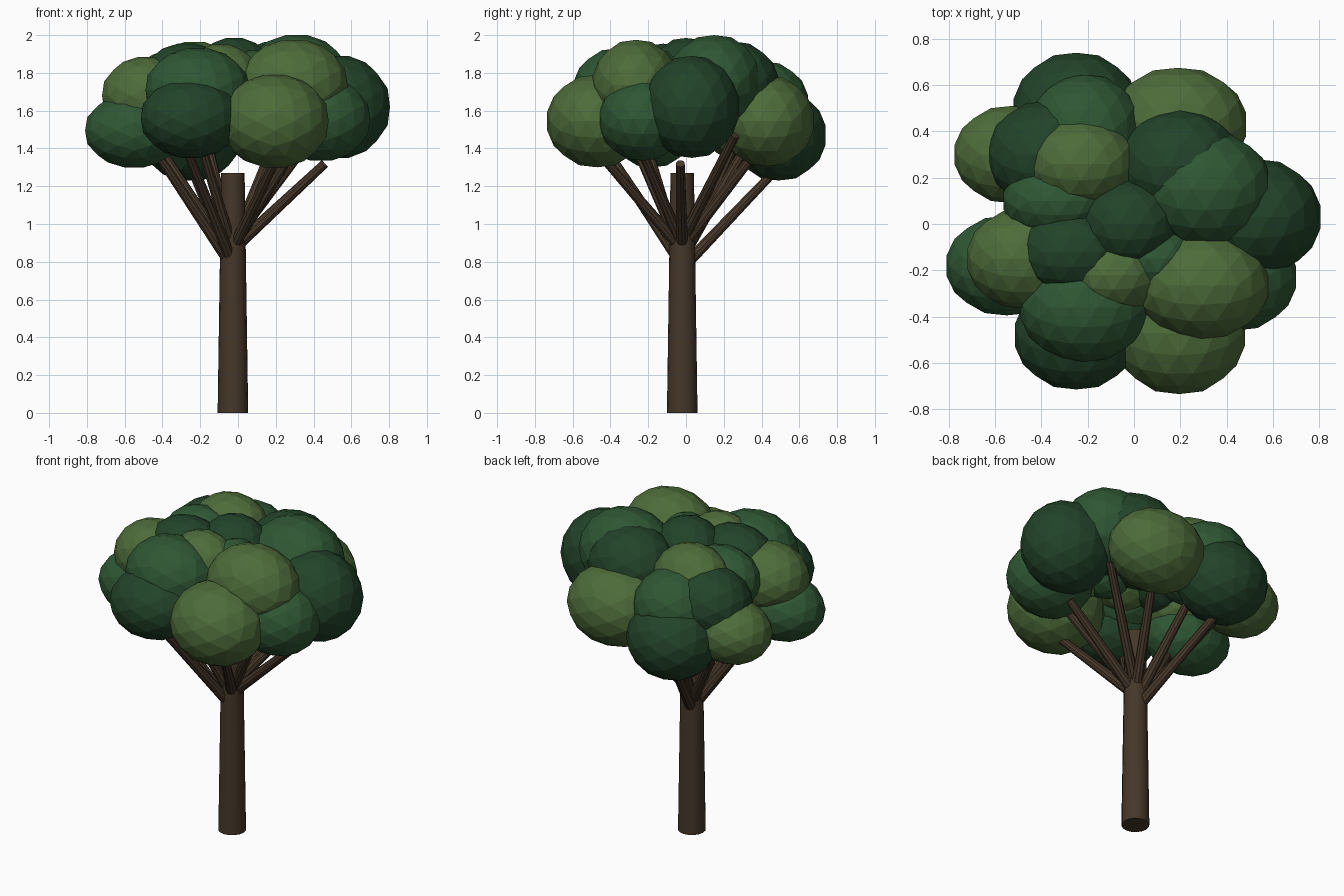
import bpy
import bmesh
from mathutils import Vector

if "Cube" in bpy.data.objects:
    bpy.data.objects.remove(bpy.data.objects["Cube"])


def material(name, color):
    m = bpy.data.materials.new(name)
    m.diffuse_color = (*color, 1)
    m.use_nodes = True
    m.node_tree.nodes["Principled BSDF"].inputs["Base Color"].default_value = m.diffuse_color
    return m


BARK = material("bark", (0.06, 0.038, 0.022))
LEAF = {
    "d": material("leaf_dark", (0.016, 0.056, 0.022)),
    "g": material("leaf_green", (0.028, 0.095, 0.034)),
    "l": material("leaf_light", (0.075, 0.15, 0.042)),
}


def limb(name, start, end, r1, r2, sides):
    a, b = Vector(start), Vector(end)
    d = b - a
    bpy.ops.mesh.primitive_cone_add(vertices=sides, radius1=r1, radius2=r2,
                                    depth=d.length, location=(a + b) / 2,
                                    rotation=d.to_track_quat('Z', 'Y').to_euler())
    o = bpy.context.object
    o.name = name
    o.data.materials.append(BARK)
    bpy.ops.object.shade_smooth_by_angle()


def clump(name, tone, centre, radii):
    """Flat-shaded icosahedron, each edge split in three and pushed to an ellipsoid."""
    t = (1 + 5 ** 0.5) / 2
    bm = bmesh.new()
    for a in (-1, 1):
        for b in (-t, t):
            for p in ((a, 0, b), (b, a, 0), (0, b, a)):
                bm.verts.new(p)
    bmesh.ops.convex_hull(bm, input=bm.verts[:])
    bmesh.ops.subdivide_edges(bm, edges=bm.edges[:], cuts=2, use_grid_fill=True)
    for v in bm.verts:
        n = v.co.normalized() * 1.02
        v.co = [n[i] * radii[i] for i in range(3)]
    bmesh.ops.recalc_face_normals(bm, faces=bm.faces[:])
    me = bpy.data.meshes.new(name)
    bm.to_mesh(me)
    bm.free()
    me.materials.append(LEAF[tone])
    o = bpy.data.objects.new(name, me)
    o.location = centre
    bpy.context.collection.objects.link(o)


# Trunk
CX, CY = -0.027, -0.02
limb("trunk", (CX, CY, 0), (CX, CY, 1.27), 0.081, 0.062, 16)

# Branches: height on the trunk, then tip
branches = [
    (0.80, (-0.24, 0.47, 1.28)), (0.92, (0.17, 0.37, 1.38)),
    (0.83, (-0.27, -0.42, 1.39)), (0.90, (0.20, -0.43, 1.34)),
    (0.90, (0.46, -0.03, 1.32)), (0.82, (-0.42, -0.19, 1.36)),
    (0.85, (-0.40, 0.24, 1.38)), (0.95, (0.40, 0.26, 1.47)),
    (0.93, (0.30, -0.24, 1.40)), (0.88, (-0.16, 0.33, 1.43)),
    (0.92, (-0.20, -0.28, 1.44)),
]
for i, (z, tip) in enumerate(branches):
    out = Vector((tip[0] - CX, tip[1] - CY, 0)).normalized() * 0.035
    limb(f"branch_{i + 1}", (CX + out.x, CY + out.y, z), tip, 0.032, 0.024, 10)

# Foliage, outer lower ring
lower = [
    ("d", (-0.25, 0.49, 1.47), (0.27, 0.25, 0.24)),
    ("l", (0.19, 0.43, 1.545), (0.295, 0.245, 0.24)),
    ("l", (0.195, -0.47, 1.545), (0.285, 0.265, 0.245)),
    ("d", (-0.25, -0.48, 1.56), (0.265, 0.235, 0.21)),
    ("g", (0.44, -0.23, 1.555), (0.26, 0.23, 0.22)),
    ("d", (0.53, 0.03, 1.62), (0.275, 0.25, 0.27)),
    ("g", (-0.55, -0.18, 1.495), (0.26, 0.215, 0.195)),
    ("l", (-0.53, 0.30, 1.52), (0.245, 0.21, 0.19)),
]
# Foliage, upper ring
upper = [
    ("g", (-0.215, -0.36, 1.71), (0.275, 0.235, 0.22)),
    ("l", (0.295, -0.265, 1.735), (0.285, 0.23, 0.24)),
    ("g", (0.31, 0.15, 1.75), (0.285, 0.25, 0.25)),
    ("d", (0.20, 0.25, 1.73), (0.265, 0.24, 0.235)),
    ("g", (-0.21, 0.41, 1.64), (0.24, 0.235, 0.22)),
    ("d", (-0.38, 0.30, 1.66), (0.25, 0.23, 0.22)),
    ("l", (-0.48, -0.15, 1.68), (0.24, 0.215, 0.205)),
]
# Foliage, crown centre
centre = [
    ("l", (-0.23, 0.26, 1.755), (0.24, 0.195, 0.21)),
    ("g", (-0.33, 0.10, 1.73), (0.235, 0.17, 0.19)),
    ("d", (-0.02, 0.00, 1.785), (0.21, 0.19, 0.20)),
    ("d", (-0.27, -0.12, 1.76), (0.24, 0.185, 0.195)),
    ("l", (-0.09, -0.22, 1.75), (0.21, 0.175, 0.20)),
    ("g", (0.10, -0.15, 1.73), (0.18, 0.16, 0.19)),
]
for group, blobs in (("lower", lower), ("upper", upper), ("centre", centre)):
    for i, (tone, c, r) in enumerate(blobs):
        clump(f"foliage_{group}_{i + 1}", tone, c, r)
